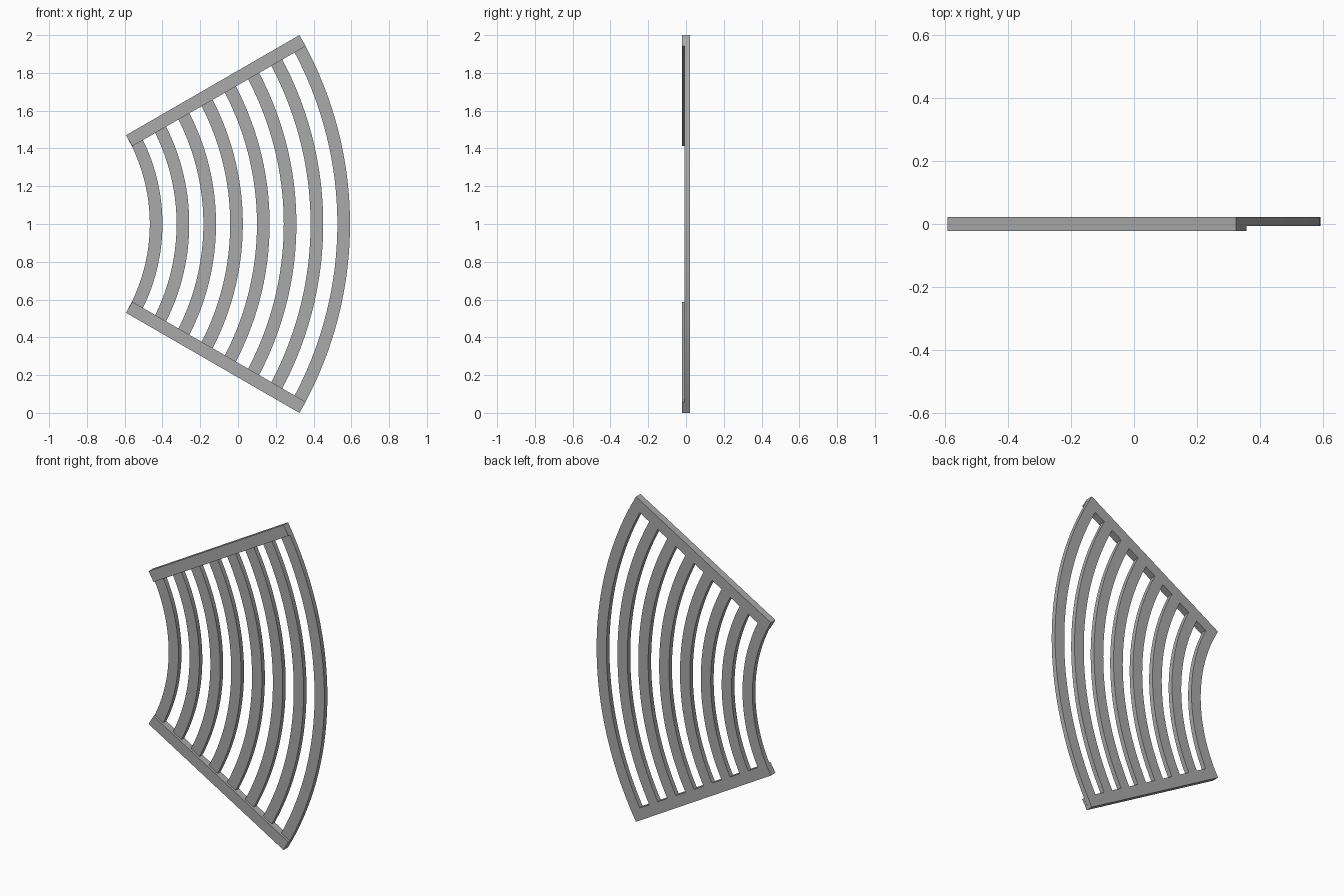
import bpy
import bmesh
from math import asin, cos, sin, radians

cube = bpy.data.objects.get("Cube")
if cube:
    bpy.data.objects.remove(cube)

INNER, OUTER = 0.94, 2.0      # sector radii
HALF = radians(30)            # half of the sector angle
WIDTH = 0.067                 # width of slats and rails
SLATS, STEPS = 8, 48
CX, CZ = -(INNER * cos(HALF) + OUTER) / 2, 1.0
FRONT, STEP_Y, BACK = -0.022, -0.007, 0.022

grey = bpy.data.materials.new("grey")
grey.use_nodes = True
grey.diffuse_color = (0.4, 0.4, 0.4, 1)
grey.node_tree.nodes["Principled BSDF"].inputs["Base Color"].default_value = (0.4, 0.4, 0.4, 1)


def polar(r, a):
    return (CX + r * cos(a), CZ + r * sin(a))


def slab(name, polygons, y0, y1):
    """Extrude flat x-z polygons, joined where they touch, from y0 to y1."""
    bm = bmesh.new()
    for poly in polygons:
        bm.faces.new([bm.verts.new((x, y0, z)) for x, z in poly])
    bmesh.ops.remove_doubles(bm, verts=bm.verts, dist=1e-5)
    result = bmesh.ops.extrude_face_region(bm, geom=bm.faces[:], use_keep_orig=True)
    moved = [v for v in result["geom"] if isinstance(v, bmesh.types.BMVert)]
    bmesh.ops.translate(bm, verts=moved, vec=(0, y1 - y0, 0))
    bmesh.ops.recalc_face_normals(bm, faces=bm.faces)
    mesh = bpy.data.meshes.new(name)
    bm.to_mesh(mesh)
    bm.free()
    mesh.materials.append(grey)
    obj = bpy.data.objects.new(name, mesh)
    bpy.context.collection.objects.link(obj)
    return obj


def rail_end(r):
    """Angle at which an arc of radius r meets the inner rail edge."""
    return HALF - asin(WIDTH / r)


# Slotted plate: curved slats joined to a border at both ends
pitch = (OUTER - INNER - WIDTH) / (SLATS - 1)
edges = []
polygons = []
for i in range(SLATS):
    r0 = INNER + i * pitch
    r1 = r0 + WIDTH
    edges += [r0, r1]
    for k in range(STEPS):
        t0, t1 = 2 * k / STEPS - 1, 2 * (k + 1) / STEPS - 1
        a0, a1 = rail_end(r0), rail_end(r1)
        polygons.append([polar(r0, a0 * t0), polar(r1, a1 * t0),
                         polar(r1, a1 * t1), polar(r0, a0 * t1)])
for side in (1, -1):
    polygons.append([polar(INNER, side * HALF), polar(OUTER, side * HALF)]
                    + [polar(r, side * rail_end(r)) for r in reversed(edges)])
plate = slab("slotted_plate", polygons, STEP_Y, BACK)
bpy.ops.object.select_all(action='DESELECT')
plate.select_set(True)
bpy.context.view_layer.objects.active = plate
bpy.ops.object.shade_smooth_by_angle(angle=radians(30))

# Straight raised rails on the front of both borders
for name, side in (("upper_rail", 1), ("lower_rail", -1)):
    a, b = polar(INNER, side * HALF), polar(OUTER, side * HALF)
    dx, dz = WIDTH * sin(HALF), -side * WIDTH * cos(HALF)
    slab(name, [[a, b, (b[0] + dx, b[1] + dz), (a[0] + dx, a[1] + dz)]], FRONT, STEP_Y)
